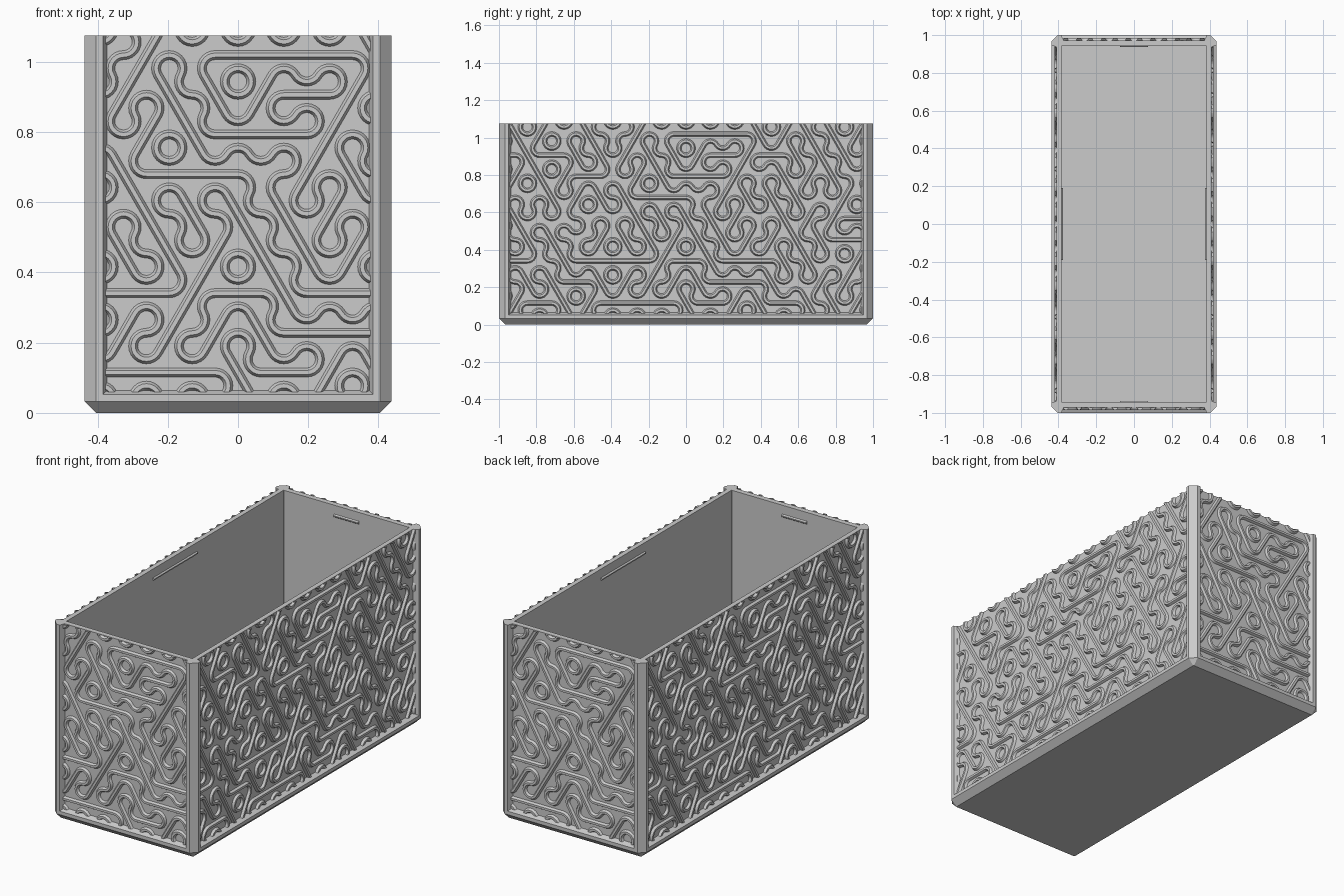
import bpy, bmesh, math, random
from mathutils import Vector, Matrix

cube = bpy.data.objects.get("Cube")
if cube:
    bpy.data.objects.remove(cube)
random.seed(4)

# Main sizes: outer rim, wall face, inside face, height, corner chamfer
RIM_X, RIM_Y = 0.437, 1.0
WALL_X, WALL_Y = 0.409, 0.972
IN_X, IN_Y = 0.383, 0.943
TOP, CHAMFER, FRAME = 1.075, 0.033, 0.064

grey = bpy.data.materials.new("light grey plastic")
grey.use_nodes = True
grey.diffuse_color = (0.6, 0.6, 0.6, 1)
grey.node_tree.nodes["Principled BSDF"].inputs["Base Color"].default_value = (0.6, 0.6, 0.6, 1)


def finish(bm, name, smooth=False):
    bmesh.ops.recalc_face_normals(bm, faces=bm.faces[:])
    mesh = bpy.data.meshes.new(name)
    bm.to_mesh(mesh)
    bm.free()
    mesh.materials.append(grey)
    if smooth:
        mesh.shade_smooth()
        mesh.set_sharp_from_angle(angle=math.radians(30))
    obj = bpy.data.objects.new(name, mesh)
    bpy.context.collection.objects.link(obj)
    return obj


def loop_faces(bm, rings):
    for a, b in zip(rings, rings[1:]):
        n = len(a)
        for i in range(n):
            bm.faces.new((a[i], a[(i + 1) % n], b[(i + 1) % n], b[i]))


# Box body: chamfered base, rim, walls and hollow inside as one loft
def octagon(bm, x, y, c, z):
    pts = [(x, y - c), (x - c, y), (c - x, y), (-x, y - c),
           (-x, c - y), (c - x, -y), (x - c, -y), (x, c - y)]
    return [bm.verts.new((px, py, z)) for px, py in pts]


bm = bmesh.new()
levels = [
    (RIM_X - CHAMFER, RIM_Y - CHAMFER, 0.003, 0),
    (RIM_X, RIM_Y, CHAMFER, CHAMFER),
    (RIM_X, RIM_Y, CHAMFER, 0.052),
    (WALL_X, WALL_Y, 0.004, FRAME),
    (WALL_X, WALL_Y, 0.004, TOP),
    (IN_X, IN_Y, 0.001, TOP),
    (IN_X, IN_Y, 0.001, 0.03),
]
rings = [octagon(bm, *level) for level in levels]
loop_faces(bm, rings)
bm.faces.new(rings[0])
bm.faces.new(rings[-1])
finish(bm, "box_body")

# Corner posts: chamfered outside, sloped towards the panels
post = [
    (RIM_X - FRAME, IN_Y), (RIM_X - FRAME, WALL_Y), (RIM_X - 0.052, RIM_Y),
    (RIM_X - CHAMFER, RIM_Y), (RIM_X, RIM_Y - CHAMFER), (RIM_X, RIM_Y - 0.052),
    (WALL_X, RIM_Y - FRAME), (IN_X, RIM_Y - FRAME), (IN_X, IN_Y),
]
for sx, side in ((1, "left"), (-1, "right")):
    for sy, end in ((1, "back"), (-1, "front")):
        bm = bmesh.new()
        ends = [[bm.verts.new((sx * x, sy * y, z)) for x, y in post] for z in (CHAMFER, TOP)]
        loop_faces(bm, ends)
        for ring in ends:
            bm.faces.new(ring)
        finish(bm, f"{end}_{side}_post")

# Hexagon tile pattern: H, U, D carry a straight bar, A and V three arcs
ROW, SIDE = 0.113, 0.113 / 1.5
WIDTH = SIDE * math.sqrt(3)
BARS = {"H": 0, "U": 60, "D": 120}
ARCS = {"H": (90, 270), "U": (150, 330), "D": (30, 210),
        "A": (90, 210, 330), "V": (30, 150, 270)}
CENTRE = ["HHHDHUD", "UUUDHH", "HHUHDHH", "DDUDDU", "ADDDDUA",
          "DHHAUD", "VUDHHUA", "UDDUHU", "AUAHHHD"]


def polar(radius, degrees):
    a = math.radians(degrees)
    return Vector((radius * math.cos(a), radius * math.sin(a)))


tiles = []
for k in range(-1, 10):
    row = CENTRE[k] if 0 <= k < len(CENTRE) else ""
    for n in range(-8, 9):
        kind = row[n + 3] if 0 <= n + 3 < len(row) else random.choice("HHUUDDDAV")
        centre = Vector(((n + 0.5 * (k % 2)) * WIDTH, 0.115 + k * ROW))
        tiles.append((centre, kind))


def tile_paths(centre, kind):
    # each path is a list of (point, sideways direction)
    paths = []
    if kind in BARS:
        a = BARS[kind]
        across = polar(1, a + 90)
        paths.append([(centre + polar(t * WIDTH / 2, a), across) for t in (-1, 1)])
    for v in ARCS[kind]:
        hub = centre + polar(SIDE, v)
        paths.append([(hub + polar(SIDE / 2, v + 120 + 15 * i), polar(1, v + 120 + 15 * i))
                      for i in range(9)])
    return paths


# Raised ridge section: (sideways, height above wall)
SECTION = [(-0.014, -0.003), (-0.013, 0), (-0.006, 0.012),
           (0.006, 0.012), (0.013, 0), (0.014, -0.003)]


def ridge_panel(name, half, distance, turn):
    bm = bmesh.new()
    for centre, kind in tiles:
        if abs(centre.x) > half + WIDTH / 2:
            continue
        for path in tile_paths(centre, kind):
            rings = []
            for p, across in path:
                ring = []
                for s, h in SECTION:
                    q = p + across * s
                    ring.append(bm.verts.new((q.x, -distance - h, q.y)))
                rings.append(ring)
            loop_faces(bm, rings)
    # trim to the frame and close the cut ends
    for co, no in (((half, 0, 0), (1, 0, 0)), ((-half, 0, 0), (-1, 0, 0)),
                   ((0, 0, TOP), (0, 0, 1)), ((0, 0, FRAME - 0.004), (0, 0, -1))):
        cut = bmesh.ops.bisect_plane(bm, geom=bm.verts[:] + bm.edges[:] + bm.faces[:],
                                     plane_co=co, plane_no=no, clear_outer=True)
        edges = [e for e in cut["geom_cut"] if isinstance(e, bmesh.types.BMEdge)]
        bmesh.ops.holes_fill(bm, edges=edges, sides=0)
    bmesh.ops.transform(bm, matrix=Matrix.Rotation(turn, 4, "Z"), verts=bm.verts[:])
    finish(bm, name, smooth=True)


# Snap ridge inside each wall, below the top edge
def snap_ridge(name, half, distance, turn):
    bm = bmesh.new()
    profile = [(0.002, 1.008), (-0.007, 1.015), (-0.007, 1.021), (0.002, 1.028)]
    ends = [[bm.verts.new((x, -distance - d, z)) for d, z in profile] for x in (-half, half)]
    loop_faces(bm, ends)
    for ring in ends:
        bm.faces.new(ring)
    bmesh.ops.transform(bm, matrix=Matrix.Rotation(turn, 4, "Z"), verts=bm.verts[:])
    finish(bm, name)


for i, side in enumerate(("front", "left", "back", "right")):
    turn = i * math.pi / 2
    if i % 2 == 0:
        ridge_panel(f"{side}_ridges", RIM_X - FRAME + 0.004, WALL_Y, turn)
        snap_ridge(f"{side}_snap_ridge", 0.075, IN_Y, turn)
    else:
        ridge_panel(f"{side}_ridges", RIM_Y - FRAME + 0.004, WALL_X, turn)
        snap_ridge(f"{side}_snap_ridge", 0.19, IN_X, turn)
